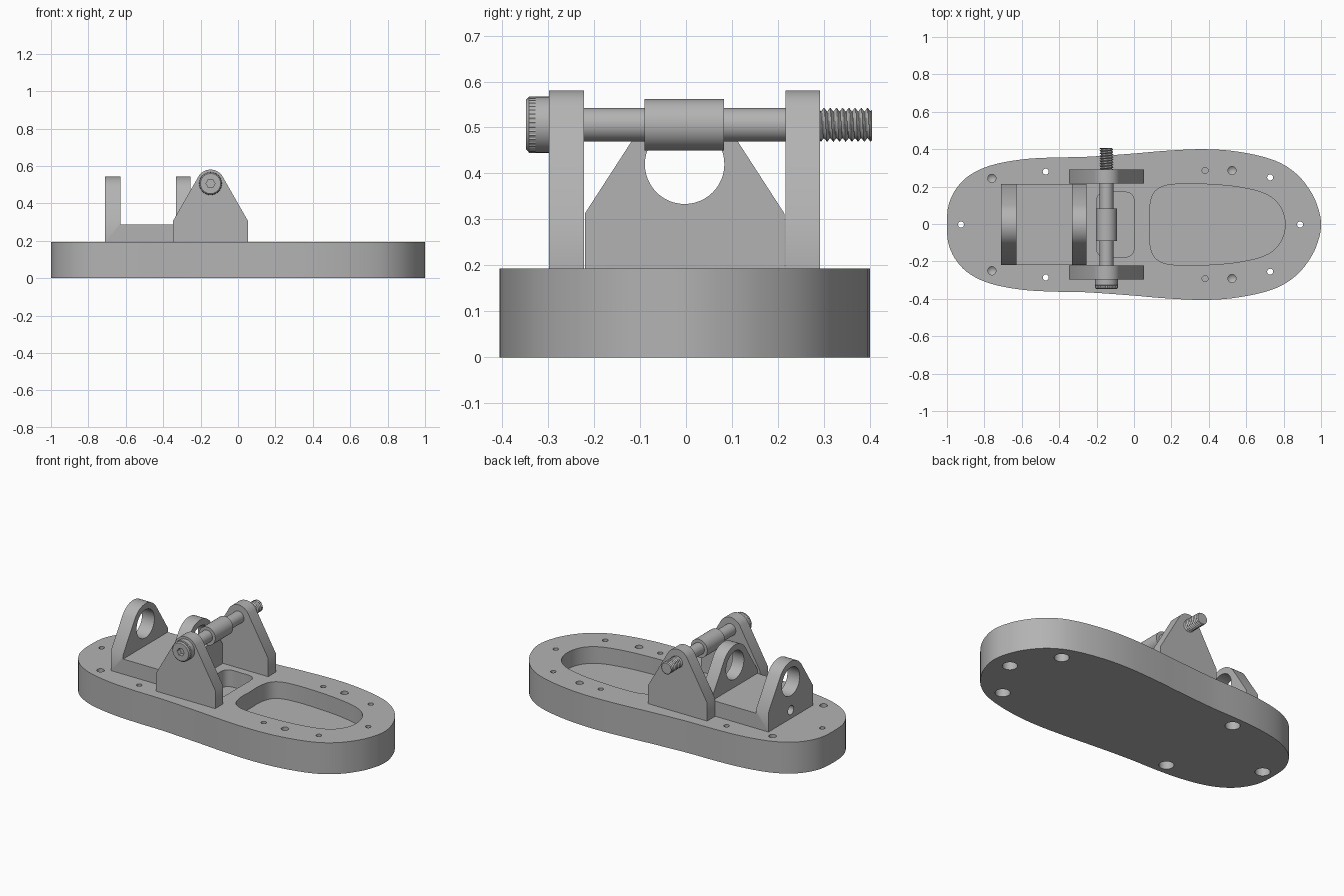
import bpy
import bmesh
from math import acos, atan2, cos, hypot, pi, sin
from mathutils import Matrix, Vector
from mathutils.geometry import interpolate_bezier

if "Cube" in bpy.data.objects:
    bpy.data.objects.remove(bpy.data.objects["Cube"], do_unlink=True)

MID = -0.003                 # centre line of the fixture in y
TOP = 0.193                  # top of the base plate
PIN_X, PIN_Z = -0.147, 0.506

grey = bpy.data.materials.new("machined_grey")
grey.use_nodes = True
grey.diffuse_color = (0.45, 0.45, 0.45, 1)
grey.node_tree.nodes["Principled BSDF"].inputs["Base Color"].default_value = (0.45, 0.45, 0.45, 1)


def finish(bm, name):
    bmesh.ops.recalc_face_normals(bm, faces=bm.faces)
    mesh = bpy.data.meshes.new(name)
    bm.to_mesh(mesh)
    bm.free()
    mesh.materials.append(grey)
    obj = bpy.data.objects.new(name, mesh)
    bpy.context.collection.objects.link(obj)
    return obj


def activate(obj):
    bpy.ops.object.select_all(action='DESELECT')
    obj.select_set(True)
    bpy.context.view_layer.objects.active = obj


def smooth(obj):
    activate(obj)
    bpy.ops.object.shade_smooth_by_angle(angle=0.6)


def cut(obj, bm):
    """Subtract the closed shapes in bm from obj."""
    cutter = finish(bm, "cutter")
    cutter.hide_render = True
    mod = obj.modifiers.new("cut", 'BOOLEAN')
    mod.operation = 'DIFFERENCE'
    mod.solver = 'EXACT'
    mod.object = cutter
    activate(obj)
    bpy.ops.object.modifier_apply(modifier=mod.name)
    bpy.data.objects.remove(cutter, do_unlink=True)


def prism(bm, outline, lo, hi, place):
    """Extrude a 2D outline from lo to hi; place maps (u, v, w) to x, y, z."""
    a = [bm.verts.new(place(u, v, lo)) for u, v in outline]
    b = [bm.verts.new(place(u, v, hi)) for u, v in outline]
    bm.faces.new(a[::-1])
    bm.faces.new(b)
    for i in range(len(a)):
        j = (i + 1) % len(a)
        bm.faces.new((a[i], a[j], b[j], b[i]))


def lathe(bm, profile, matrix, sides=32):
    """Revolve (radius, height) points; the profile starts and ends on the axis."""
    rings = []
    for r, h in profile:
        n = sides if r else 1
        rings.append([bm.verts.new(matrix @ Vector((r * cos(2 * pi * k / sides), r * sin(2 * pi * k / sides), h)))
                      for k in range(n)])
    for a, b in zip(rings, rings[1:]):
        for k in range(sides):
            m = (k + 1) % sides
            quad = [a[k % len(a)], a[m % len(a)], b[m % len(b)], b[k % len(b)]]
            bm.faces.new(list(dict.fromkeys(quad)))


def rod(r, lo, hi):
    return [(0, lo), (r, lo), (r, hi), (0, hi)]


def spline(half, steps):
    """Smooth closed loop through half an outline and its mirror image."""
    pts = [Vector(p) for p in half]
    pts += [Vector((p.x, -p.y)) for p in pts[-2:0:-1]]
    n = len(pts)
    tan = [(pts[(i + 1) % n] - pts[i - 1]).normalized() for i in range(n)]
    loop = []
    for i in range(n):
        p, q = pts[i], pts[(i + 1) % n]
        d = (q - p).length / 3
        loop += interpolate_bezier(p, p + tan[i] * d, q - tan[(i + 1) % n] * d, q, steps + 1)[:-1]
    return [(p.x, p.y) for p in loop]


def lug(width, shoulder, centre, radius):
    """Upright plate outline: straight foot, tangent slopes, round top."""
    drop = shoulder - centre
    t = atan2(drop, width) + acos(radius / hypot(width, drop))
    arc = [t + (pi - 2 * t) * k / 24 for k in range(25)]
    return ([(-width, TOP), (width, TOP), (width, shoulder)]
            + [(radius * cos(a), centre + radius * sin(a)) for a in arc]
            + [(-width, shoulder)])


def flat(u, v, w):
    return (u, v + MID, w)


# Base plate with two pockets and rows of holes
outline = spline([(-1, 0), (-.99, .11), (-.945, .2), (-.877, .265), (-.77, .315), (-.61, .347),
                  (-.45, .358), (-.26, .362), (0, .38), (.165, .394), (.38, .403), (.567, .388),
                  (.754, .342), (.87, .27), (.952, .165), (.99, .07), (1, 0)], 4)
bm = bmesh.new()
prism(bm, outline, 0, TOP, flat)
base = finish(bm, "base_plate")

bm = bmesh.new()
large = spline([(.085, 0), (.085, .1), (.115, .18), (.2, .214), (.42, .214), (.6, .193),
                (.72, .155), (.785, .09), (.808, 0)], 5)
small = spline([(-.2, 0), (-.2, .13), (-.188, .16), (-.16, .173), (-.1, .173),
                (-.04, .173), (-.012, .16), (0, .13), (0, 0)], 4)
prism(bm, large, .09, .3, flat)
prism(bm, small, .09, .3, flat)

bolt_hole = [(0, -.05), (.042, -.05), (.042, .09), (.016, .09), (.016, .3), (0, .3)]
drilled_hole = [(0, .08), (.022, .1), (.022, .3), (0, .3)]
dowel_hole = rod(.016, .1, .3)
for x, y, hole in [(-.925, 0, bolt_hole), (.888, 0, bolt_hole), (-.472, .283, bolt_hole),
                   (.728, .252, bolt_hole), (-.76, .247, drilled_hole),
                   (.524, .289, drilled_hole), (.38, .289, dowel_hole)]:
    for side in ((1, -1) if y else (1,)):
        lathe(bm, hole, Matrix.Translation((x, side * y + MID, 0)), 24)
cut(base, bm)
smooth(base)

# Cradle: one lug profile along x, bored and then slotted into two uprights
BORE_Z = .42
bm = bmesh.new()
prism(bm, lug(.217, .313, BORE_Z, .124), -.711, -.254, lambda u, v, w: (w, u + MID, v))
cradle = finish(bm, "bearing_cradle")
along_x = Matrix.Rotation(pi / 2, 4, 'Y')
bm = bmesh.new()
lathe(bm, rod(.0865, -1, 0), Matrix.Translation((0, MID, BORE_Z)) @ along_x, 48)
lathe(bm, rod(.028, -1, -.58), Matrix.Translation((0, MID, .245)) @ along_x, 24)
cut(cradle, bm)
bm = bmesh.new()
prism(bm, [(-.627, -.4), (-.331, -.4), (-.331, .4), (-.627, .4)], .286, .7, flat)
cut(cradle, bm)
smooth(cradle)

# Pair of brackets that carry the pivot pin
for name, side in (("front_bracket", -1), ("back_bracket", 1)):
    bm = bmesh.new()
    prism(bm, lug(.201, .305, PIN_Z, .075), .219, .295,
          lambda u, v, w: (PIN_X + u, side * w + MID, v))
    smooth(finish(bm, name))

# Pivot pin, sleeve and socket head, revolved about the y axis
along_y = Matrix.Translation((PIN_X, 0, PIN_Z)) @ Matrix.Rotation(-pi / 2, 4, 'X')
for name, profile in (("pivot_pin", rod(.0365, -.3, .292)),
                      ("pivot_sleeve", rod(.056, -.09, .083))):
    bm = bmesh.new()
    lathe(bm, profile, along_y, 48)
    smooth(finish(bm, name))

bm = bmesh.new()
lathe(bm, [(0, -.348), (.054, -.348), (.06, -.342), (.06, -.328), (.061, -.327), (.061, -.296), (0, -.296)],
      along_y, 48)
head = finish(bm, "pin_head")
bm = bmesh.new()
lathe(bm, rod(.024, -.4, -.322), along_y, 6)
cut(head, bm)
smooth(head)

# Knurled ridges around the outer end of the head
bm = bmesh.new()
ridges = 40
star = [((.0615 if k % 2 else .0585) * cos(pi * k / ridges), (.0615 if k % 2 else .0585) * sin(pi * k / ridges))
        for k in range(2 * ridges)]
inner = [(.055 * cos(pi * k / ridges), .055 * sin(pi * k / ridges)) for k in range(2 * ridges)]
loops = [[bm.verts.new(along_y @ Vector((x, y, h))) for x, y in ring]
         for ring, h in ((inner, -.343), (star, -.342), (star, -.328), (inner, -.327))]
for a, b in zip(loops, loops[1:] + loops[:1]):
    for k in range(len(a)):
        m = (k + 1) % len(a)
        bm.faces.new((a[k], a[m], b[m], b[k]))
finish(bm, "head_knurl")

# Helical thread on the far end of the pin
bm = bmesh.new()
pitch, sides, start, end = .0135, 24, .29, .405
count = 60
profile_rings = []
for i in range(count + 1):
    y = start + (end - start) * i / count
    ring = []
    for k in range(sides):
        phase = (y / pitch - k / sides) % 1
        r = .0285 + .009 * (1 - abs(2 * phase - 1))
        a = 2 * pi * k / sides
        ring.append(bm.verts.new(along_y @ Vector((r * cos(a), r * sin(a), y))))
    profile_rings.append(ring)
for a, b in zip(profile_rings, profile_rings[1:]):
    for k in range(sides):
        m = (k + 1) % sides
        bm.faces.new((a[k], a[m], b[m], b[k]))
bm.faces.new(profile_rings[0][::-1])
bm.faces.new(profile_rings[-1])
smooth(finish(bm, "pin_thread"))
